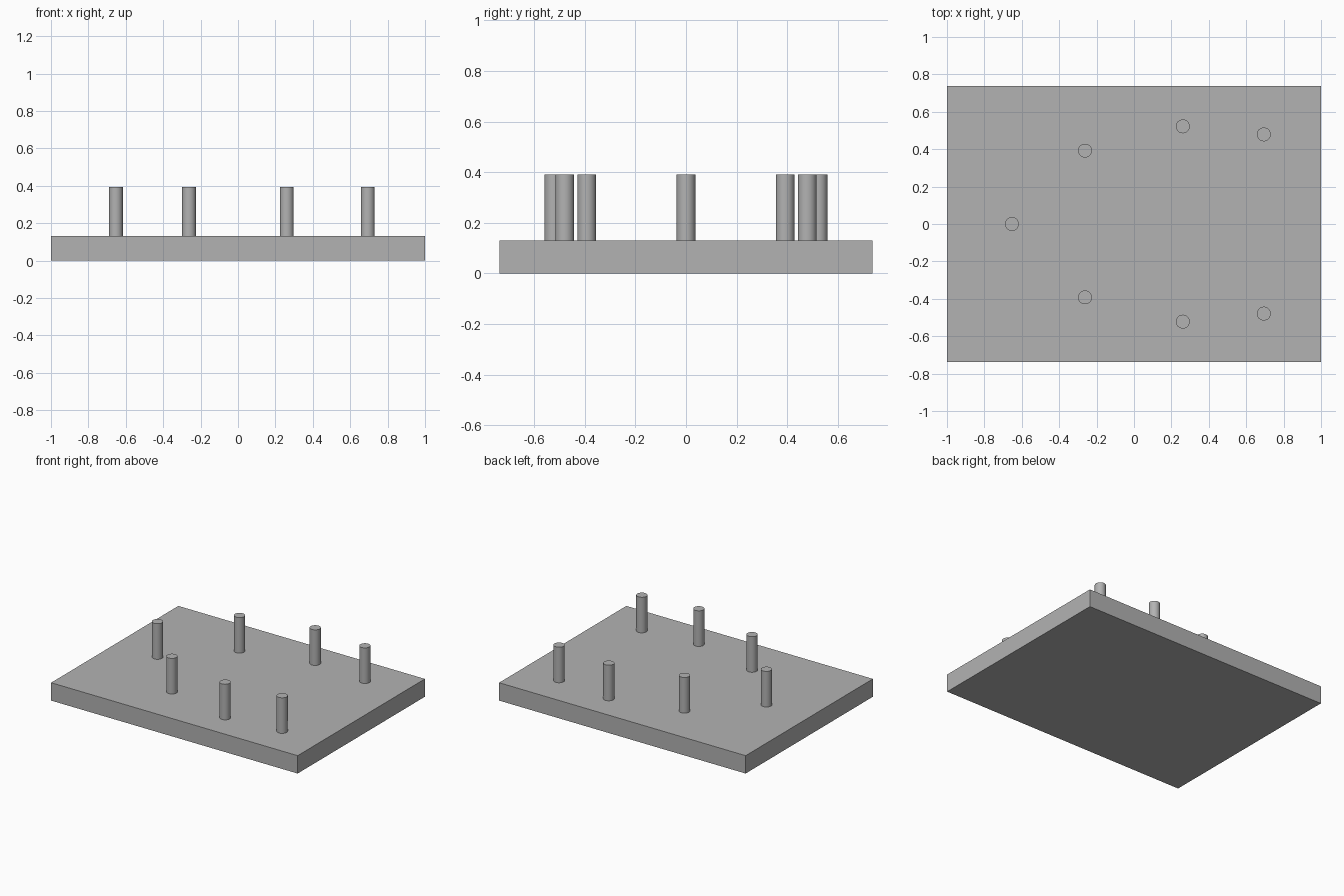
import bpy
from math import radians

default = bpy.data.objects.get("Cube")
if default:
    bpy.data.objects.remove(default, do_unlink=True)

# Single grey material
grey = bpy.data.materials.new("plain_grey")
grey.use_nodes = True
colour = (0.448, 0.448, 0.448, 1)
grey.diffuse_color = colour
grey.node_tree.nodes["Principled BSDF"].inputs["Base Color"].default_value = colour

PLATE_X, PLATE_Y, PLATE_H = 2.0, 1.474, 0.131
PEG_TOP, PEG_R = 0.392, 0.037

# Base plate
bpy.ops.mesh.primitive_cube_add(size=1, location=(0, 0, PLATE_H / 2))
plate = bpy.context.object
plate.name = "base_plate"
plate.scale = (PLATE_X, PLATE_Y, PLATE_H)
bpy.ops.object.transform_apply(location=False, rotation=False, scale=True)
plate.data.materials.append(grey)


def add_peg(name, x, y):
    """Upright round peg, its foot sunk slightly into the plate."""
    foot = PLATE_H - 0.02
    bpy.ops.mesh.primitive_cylinder_add(
        vertices=48, radius=PEG_R, depth=PEG_TOP - foot,
        location=(x, y, (PEG_TOP + foot) / 2))
    peg = bpy.context.object
    peg.name = name
    peg.data.materials.append(grey)
    bpy.ops.object.shade_smooth_by_angle(angle=radians(30))


# One centre peg and three mirrored pairs
add_peg("centre_peg", -0.653, 0)
pairs = {"inner": (-0.262, 0.392), "middle": (0.261, 0.522), "outer": (0.694, 0.479)}
for label, (x, y) in pairs.items():
    for side, sign in (("back", 1), ("front", -1)):
        add_peg(f"{label}_{side}_peg", x, sign * y)
